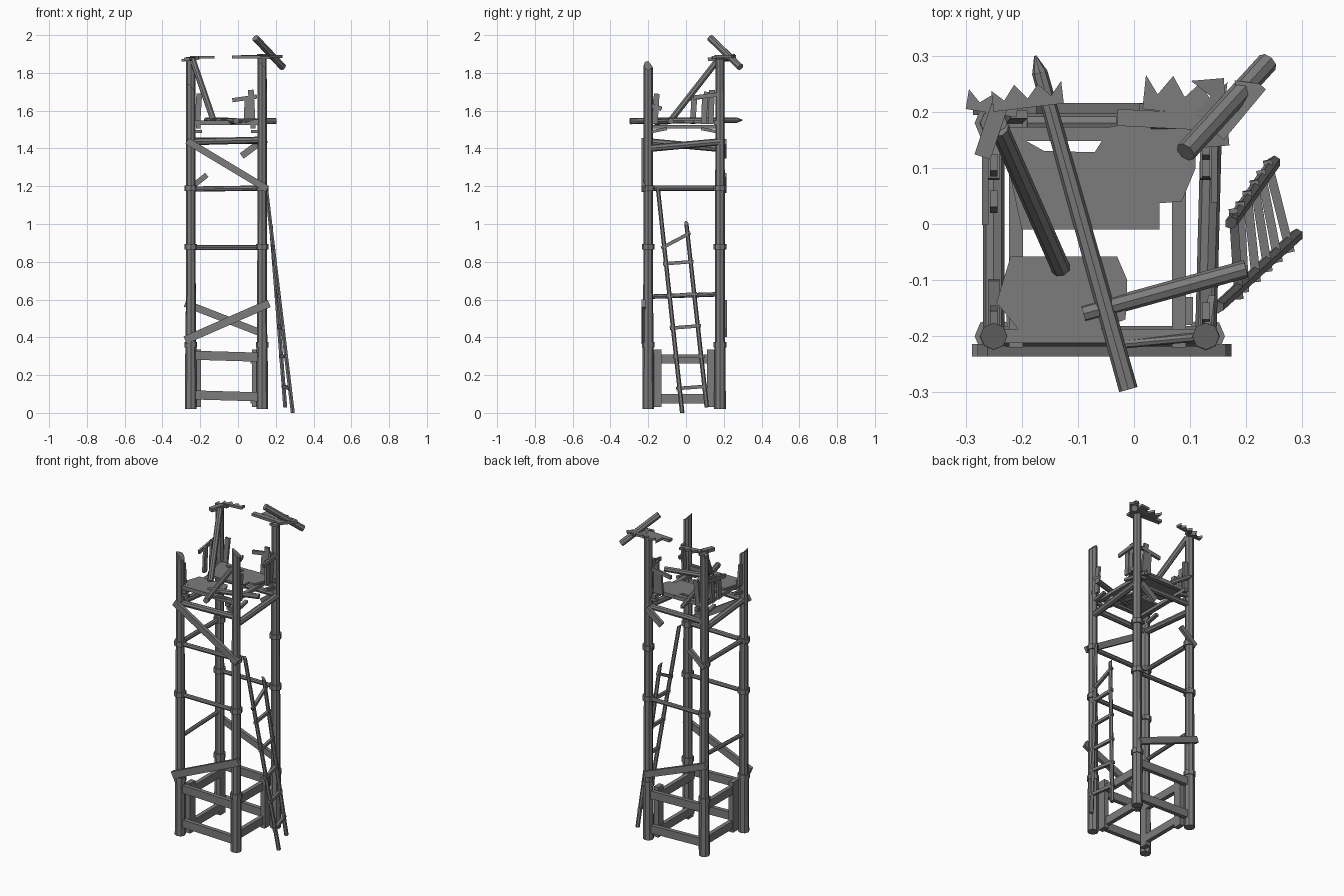
import bpy, bmesh, random
from mathutils import Vector, Matrix

random.seed(4)
cube = bpy.data.objects.get("Cube")
if cube:
    bpy.data.objects.remove(cube, do_unlink=True)

wood = bpy.data.materials.new("weathered grey")
wood.use_nodes = True
grey = (0.2, 0.2, 0.2, 1)
wood.diffuse_color = grey
wood.node_tree.nodes["Principled BSDF"].inputs["Base Color"].default_value = grey


def finish(bm, name):
    bmesh.ops.recalc_face_normals(bm, faces=bm.faces)
    me = bpy.data.meshes.new(name)
    bm.to_mesh(me)
    bm.free()
    me.materials.append(wood)
    ob = bpy.data.objects.new(name, me)
    bpy.context.collection.objects.link(ob)
    return ob


def span(a, b):
    """Matrix putting a unit z-length part between two points."""
    a, b = Vector(a), Vector(b)
    d = b - a
    up = Vector((0, 0, 1)) if abs(d.normalized().z) < 0.95 else Vector((0, 1, 0))
    side = up.cross(d).normalized()
    rot = Matrix((side, d.normalized().cross(side), d.normalized())).transposed()
    return Matrix.Translation((a + b) / 2) @ rot.to_4x4(), d.length


def beam(name, a, b, w, h):
    """Squared timber: w sideways, h upwards."""
    m, length = span(a, b)
    bm = bmesh.new()
    bmesh.ops.create_cube(bm, size=1, matrix=m @ Matrix.Diagonal((w, h, length, 1)))
    return finish(bm, name)


def log(name, a, b, r1, r2=None, broken=0, sides=8):
    """Round timber, with an optional splintered upper end."""
    m, length = span(a, b)
    bm = bmesh.new()
    res = bmesh.ops.create_cone(bm, cap_ends=True, segments=sides, radius1=r1,
                                radius2=r2 or r1, depth=length)
    if broken:
        for i, v in enumerate(v for v in res["verts"] if v.co.z > 0):
            v.co.z -= broken * (0.3 * random.random() + 0.7 * (v.co.x / r1 + 1) / 2)
    bm.transform(m)
    return finish(bm, name)


def plate(name, outline, z, t, tilt=(0, 0)):
    """Flat board cut to an outline."""
    bm = bmesh.new()
    f = bm.faces.new([bm.verts.new((x, y, z + x * tilt[0] + y * tilt[1])) for x, y in outline])
    top = bmesh.ops.extrude_face_region(bm, geom=[f])["geom"]
    for v in top:
        if isinstance(v, bmesh.types.BMVert):
            v.co.z += t
    return finish(bm, name)


def splintered(name, a, b, w, z, t, teeth=6, tilt=(0, 0)):
    """Board with one ragged long edge."""
    a, b = Vector(a), Vector(b)
    d = b - a
    n = Vector((-d.y, d.x)).normalized()
    pts = [a, b]
    for i in range(teeth + 1):
        k = 1 - i / teeth
        pts.append(a + d * k + n * w * ((0.45 if i % 2 else 1) - 0.2 * random.random()))
    return plate(name, pts, z, t, tilt)


L, R, F, B = -0.25, 0.128, -0.2, 0.18

# Corner posts with bindings and splintered tops
for name, x, y, top, jag in (("front_right", L, F, 1.77, 0.1), ("front_left", R, F, 1.87, 0.07),
                             ("back_right", L, B, 1.88, 0.01), ("back_left", R, B, 1.88, 0.01)):
    log(name + "_post_foot", (x, y, 0.02), (x, y, 0.36), 0.031, 0.029)
    log(name + "_post", (x, y, 0.34), (x, y, top), 0.027, 0.024, jag)
    for z in (0.36, 0.88, 1.19):
        log(name + "_binding", (x, y, z - 0.015), (x, y, z + 0.015), 0.034)
    # Inner boards of the base frame
    ix = x + (0.038 if x < 0 else -0.038)
    iy = y + (0.045 if y < 0 else -0.045)
    beam(name + "_base_board", (ix, iy, 0.03), (ix, iy, 0.335), 0.03, 0.05)

# Base frame
for z in (0.09, 0.3):
    for y in (F, B):
        beam("base_beam_across", (L + 0.02, y, z + 0.005), (R - 0.02, y, z - 0.005), 0.025, 0.048)
    for x in (-0.21, 0.08):
        beam("base_beam_deep", (x, F + 0.02, z - 0.015), (x, B - 0.02, z - 0.015), 0.025, 0.048)

# Tie beams between the posts
for y in (F, B):
    log("middle_tie", (L, y, 0.875), (R, y, 0.875), 0.013)
log("front_upper_tie", (L, F, 1.185), (R, F, 1.19), 0.014)
log("side_upper_tie", (L, F, 1.19), (L, B, 1.19), 0.014)
log("side_lower_tie", (L, F, 0.615), (L, B, 0.628), 0.012)
log("back_tie_stub", (R, B, 1.19), (0.08, B + 0.01, 1.2), 0.013, 0.012, 0.02)
log("front_top_tie", (L, F, 1.435), (R, F, 1.445), 0.018)
log("back_top_tie", (L, B, 1.44), (R, B, 1.44), 0.017)
log("side_top_tie", (L, F, 1.435), (L, B, 1.40), 0.019)
log("side_top_tie", (R, F, 1.40), (R + 0.01, B, 1.435), 0.019)

# Diagonal braces
beam("front_low_brace", (-0.28, -0.225, 0.385), (0.165, -0.225, 0.58), 0.022, 0.042)
beam("back_low_brace", (-0.28, 0.205, 0.58), (0.13, 0.205, 0.42), 0.022, 0.038)
beam("front_high_brace", (-0.27, -0.225, 1.44), (0.155, -0.225, 1.185), 0.022, 0.036)
beam("broken_brace_low", (-0.27, 0.205, 1.175), (-0.165, 0.205, 1.26), 0.02, 0.028)
beam("broken_brace_high", (0.12, 0.205, 1.435), (0.02, 0.205, 1.36), 0.02, 0.035)

# Deck supports
for y in (F, B - 0.02):
    beam("deck_support", (L + 0.02, y, 1.535), (R + 0.02, y, 1.535), 0.025, 0.024)
for x in (-0.21, 0.08):
    beam("deck_joist", (x, F - 0.02, 1.515), (x, B + 0.02, 1.515), 0.025, 0.02)
for x, y, s in ((L, F, 1), (L, B, -1), (R, F, 1), (R, B, -1)):
    beam("deck_bracket", (x, y, 1.485), (x, y + 0.1 * s, 1.505), 0.02, 0.016)
    dx = 0.06 if x < 0 else -0.06
    beam("deck_bracket", (x, y, 1.488), (x + dx, y, 1.49), 0.02, 0.016)

# Broken deck boards
plate("back_deck", ((-0.24, 0.175), (-0.16, 0.13), (-0.07, 0.128), (-0.04, 0.175), (0.11, 0.175),
                    (0.11, 0.1), (0.085, 0.04), (0.045, 0.037), (0.045, -0.01), (-0.2, -0.01)),
      1.535, 0.012)
plate("front_deck", ((-0.22, -0.058), (-0.03, -0.058), (-0.012, -0.1), (-0.015, -0.17),
                     (-0.08, -0.195), (-0.2, -0.195), (-0.245, -0.14)), 1.535, 0.012)

# Loose logs lying on the deck and a leaning roof strut
log("fallen_log", (-0.01, -0.295, 1.545), (-0.168, 0.27, 1.55), 0.017, 0.014)
log("fallen_log_tip", (-0.168, 0.27, 1.55), (-0.176, 0.3, 1.55), 0.014, 0.002)
log("cross_log", (-0.09, -0.16, 1.54), (0.2, -0.08, 1.545), 0.016)
log("thin_log", (-0.03, -0.215, 1.54), (0.13, -0.2, 1.55), 0.008)
log("leaning_strut", (-0.13, -0.08, 1.55), (-0.24, 0.17, 1.87), 0.017)

# Remains of the railing: x, y, lean, height
for x, y, dx, top in ((0.045, 0.175, 0.005, 1.67), (0.078, 0.175, -0.01, 1.71),
                      (-0.215, 0.185, 0.01, 1.69)):
    beam("back_railing_board", (x, y, 1.53), (x + dx, y + 0.01, top), 0.03, 0.014)
for x, y, dy, top in ((L, 0.1, 0.01, 1.7), (R, 0.13, 0.008, 1.71), (R, 0.095, 0.005, 1.68),
                      (R, -0.165, 0.01, 1.69), (L, -0.16, -0.01, 1.66), (L, 0.035, 0.01, 1.68)):
    beam("side_railing_board", (x, y, 1.53), (x, y + dy, top), 0.014, 0.03)
beam("back_rail", (-0.03, 0.185, 1.655), (0.1, 0.185, 1.675), 0.014, 0.022)
beam("side_rail", (L - 0.015, 0.0, 1.66), (L - 0.015, 0.16, 1.685), 0.012, 0.022)
beam("side_rail", (R + 0.015, 0.04, 1.67), (R + 0.015, 0.17, 1.685), 0.012, 0.022)
beam("side_rail_stub", (R, -0.2, 1.63), (R + 0.01, -0.13, 1.61), 0.012, 0.022)

# Ragged roof remains on the back posts
splintered("roof_board", (-0.25, 0.2), (-0.125, 0.215), 0.045, 1.875, 0.014, 6)
splintered("roof_board", (-0.3, 0.205), (-0.21, 0.19), 0.04, 1.895, 0.014, 4, (0.12, 0))
splintered("roof_board", (0.015, 0.205), (0.16, 0.19), 0.07, 1.88, 0.014, 6)
splintered("roof_board", (0.235, 0.24), (0.16, 0.15), -0.06, 1.88, 0.014, 5)
splintered("roof_board", (0.17, 0.14), (0.16, 0.26), 0.06, 1.86, 0.014, 4, (0, 0.1))
beam("roof_tie", (-0.03, 0.19, 1.885), (0.17, 0.18, 1.885), 0.03, 0.016)
beam("roof_tie", (-0.27, 0.12, 1.872), (-0.24, 0.21, 1.875), 0.03, 0.02)
log("roof_pole", (0.092, 0.128, 1.985), (0.238, 0.288, 1.83), 0.019)

# Leaning ladder
a0, a1 = Vector((0.29, -0.02, 0.0)), Vector((0.148, -0.15, 1.2))
b0, b1 = Vector((0.25, 0.11, 0.03)), Vector((0.172, 0.0, 1.02))
log("ladder_rail", a0, a1, 0.012, 0.011, 0.03, 6)
log("ladder_rail", b0, b1, 0.012, 0.011, 0.03, 6)
for z, rise in ((0.13, 0.01), (0.3, 0), (0.45, 0.01), (0.62, 0.01), (0.79, 0.01), (0.88, 0.065)):
    p = a0.lerp(a1, z / 1.2)
    q = b0.lerp(b1, (z + rise - 0.03) / 0.99)
    d = (q - p) * 0.12
    beam("ladder_rung", p - d, q + d, 0.016, 0.018)
